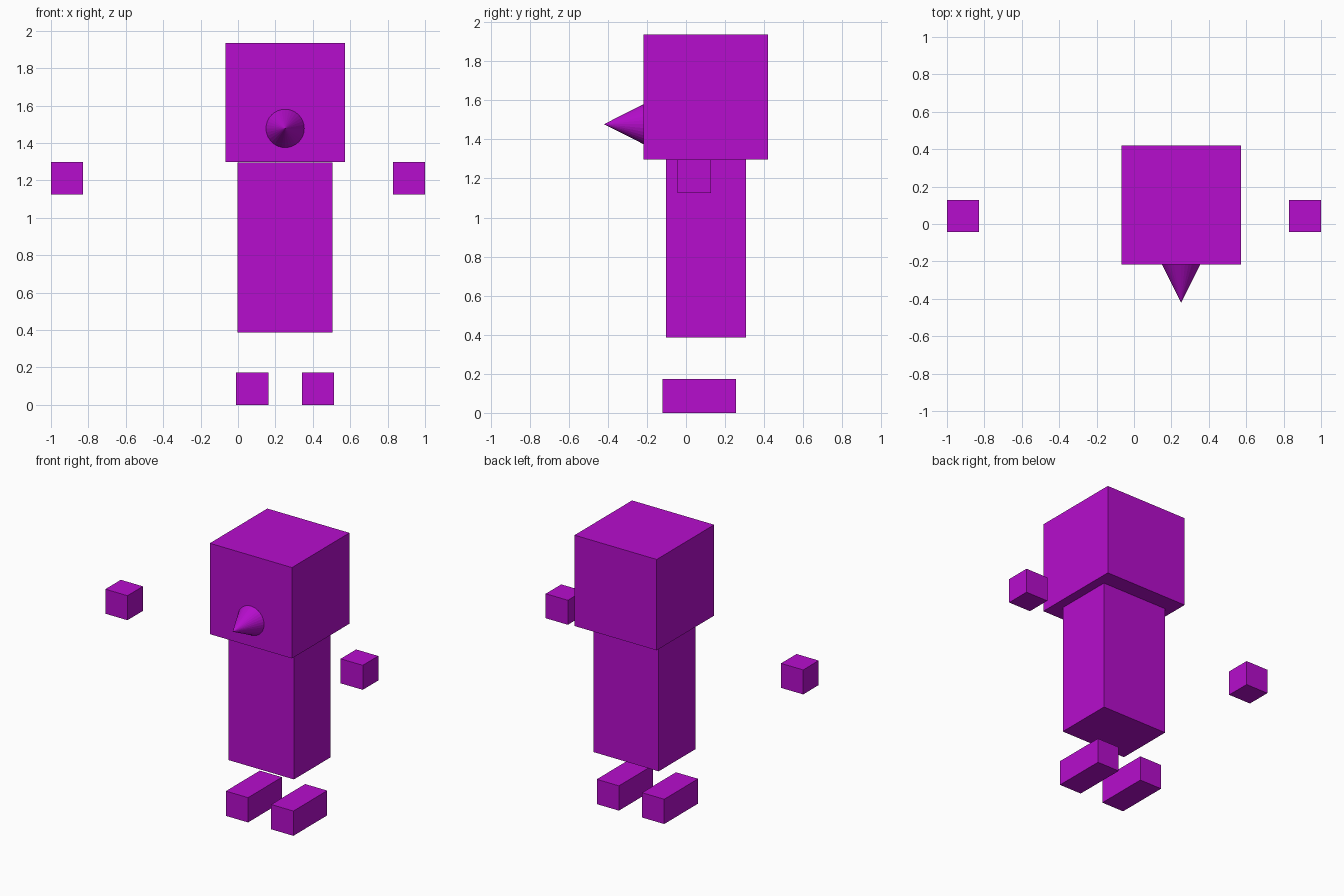
import bpy
import math

# Remove the default cube
default = bpy.data.objects.get("Cube")
if default:
    bpy.data.objects.remove(default, do_unlink=True)

# Single flat colour
COLOUR = (0.47, 0.004, 0.61, 1.0)
purple = bpy.data.materials.new("bright_purple")
purple.use_nodes = True
purple.diffuse_color = COLOUR
purple.node_tree.nodes["Principled BSDF"].inputs["Base Color"].default_value = COLOUR


def finish(name):
    obj = bpy.context.object
    obj.name = name
    obj.data.materials.append(purple)
    return obj


def box(name, centre, size):
    bpy.ops.mesh.primitive_cube_add(size=1, location=centre)
    obj = finish(name)
    obj.scale = size
    bpy.ops.object.transform_apply(location=False, rotation=False, scale=True)
    return obj


MIDDLE = 0.252  # the head, body and feet share this x

# Head and body
box("head", (MIDDLE, 0.102, 1.617), (0.638, 0.638, 0.638))
box("body", (MIDDLE, 0.102, 0.842), (0.508, 0.408, 0.91))

# Cone nose pointing forward
bpy.ops.mesh.primitive_cone_add(
    vertices=32, radius1=0.106, radius2=0, depth=0.21,
    location=(MIDDLE, -0.315, 1.478), rotation=(math.radians(90), 0, 0))
finish("nose")

# Floating hands and feet
for side, sign in (("left", 1), ("right", -1)):
    box(side + "_hand", (sign * 0.914, 0.042, 1.212), (0.172, 0.172, 0.172))
    box(side + "_foot", (MIDDLE + sign * 0.176, 0.068, 0.087), (0.172, 0.376, 0.174))
